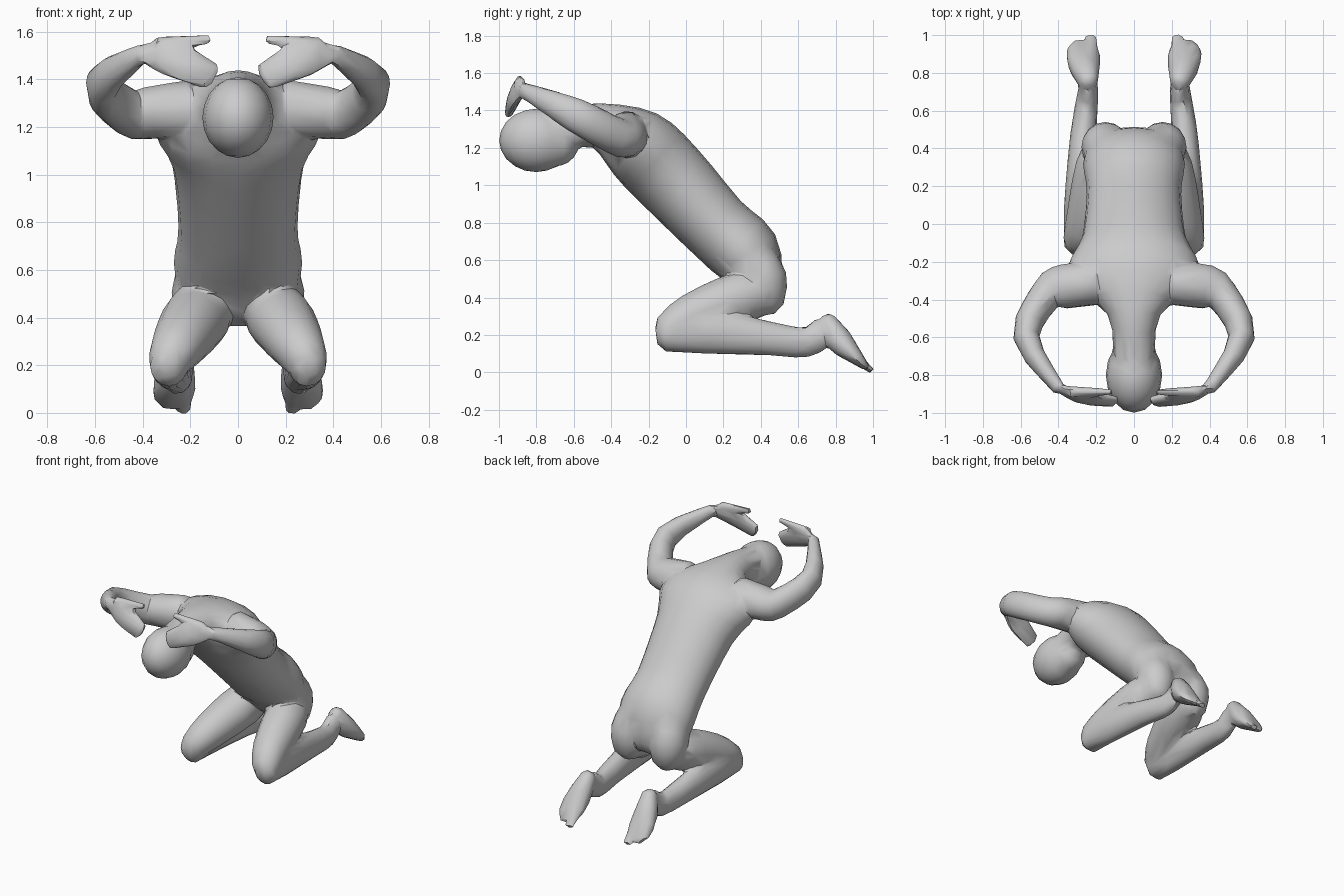
import bpy, bmesh
from math import sin, cos, tau
from mathutils import Matrix, Vector

cube = bpy.data.objects.get("Cube")
if cube:
    bpy.data.objects.remove(cube, do_unlink=True)

# One plain colour for the whole figure
grey = bpy.data.materials.new("plain_grey")
grey.use_nodes = True
colour = (.6, .6, .6, 1)
grey.diffuse_color = colour
grey.node_tree.nodes["Principled BSDF"].inputs["Base Color"].default_value = colour

bm = bmesh.new()
SIDEWAYS = Vector((1, 0, 0))
UPRIGHT = Vector((0, .3, 1))


def flowing(keys, steps=3):
    """Smooth path through the key stations, easing position and size together."""
    last = len(keys) - 1
    path = []
    for i in range(last):
        before, start = keys[max(i - 1, 0)], keys[i]
        end, after = keys[i + 1], keys[min(i + 2, last)]
        leave, arrive = (end - before) / 2, (after - start) / 2
        for step in range(steps):
            t = step / steps
            bend = (end - start) * 3 - leave * 2 - arrive
            settle = leave + arrive - (end - start) * 2
            path.append(start + leave * t + bend * t * t + settle * t ** 3)
    return path + [keys[last]]


def rounded_end(station, neighbour):
    """Smaller station just beyond an end, to round it off."""
    outward = (station.xyz - neighbour.xyz).normalized()
    width, depth = station[3] / 2, station[4] / 2
    tip = station.xyz + outward * min(width, depth)
    return Vector((*tip, width, depth))


def limb(stations, across=SIDEWAYS, flat=1, side=1, sides=16):
    """Closed tube; a station is x, y, z, half width and optionally half depth."""
    keys = []
    for x, y, z, width, *depth in stations:
        keys.append(Vector((x * side, y, z, width, depth[0] if depth else width * flat)))
    path = flowing(keys)
    path = [rounded_end(path[0], path[1]), *path, rounded_end(path[-1], path[-2])]
    rings = []
    for i, station in enumerate(path):
        ahead, behind = path[min(i + 1, len(path) - 1)], path[max(i - 1, 0)]
        along = (ahead.xyz - behind.xyz).normalized()
        u = (across - along * along.dot(across)).normalized()
        v = along.cross(u)
        angles = [tau * k / sides for k in range(sides)]
        rings.append([bm.verts.new(station.xyz + u * cos(a) * station[3]
                                   + v * sin(a) * station[4]) for a in angles])
    for ring, following in zip(rings, rings[1:]):
        for k in range(sides):
            bm.faces.new((ring[k - 1], ring[k], following[k], following[k - 1]))
    bm.faces.new(rings[0][::-1])
    bm.faces.new(rings[-1])


def ellipsoid(centre, radii):
    shape = Matrix.LocRotScale(Vector(centre), None, Vector(radii))
    bmesh.ops.create_uvsphere(bm, u_segments=16, v_segments=10, radius=1, matrix=shape)


# Torso, from the seat up through the neck
limb([(0, .4, .44, .24, .12),
      (0, .32, .63, .27, .19),
      (0, .16, .78, .25, .19),
      (0, -.1, 1.06, .28, .21),
      (0, -.27, 1.22, .35, .2),
      (0, -.48, 1.32, .14, .12),
      (0, -.7, 1.29, .11, .12)], sides=20)

# Bowed head: skull and jaw
ellipsoid(centre=(0, -.8, 1.24), radii=(.15, .2, .17))
ellipsoid(centre=(0, -.7, 1.23), radii=(.12, .13, .13))

for side in (1, -1):
    # Buttock
    limb([(.13, .34, .67, .1), (.15, .41, .5, .13), (.15, .42, .36, .1)], side=side)

    # Thigh, from hip to knee
    limb([(.14, .43, .4, .1), (.17, .3, .4, .14), (.24, .03, .3, .12), (.29, -.1, .22, .09)],
         side=side)

    # Shin, from knee to ankle
    limb([(.29, -.12, .2, .08, .09), (.29, .1, .22, .08, .12), (.27, .45, .18, .07, .09),
          (.25, .64, .16, .06, .08), (.24, .74, .22, .05, .08)], side=side)

    # Foot with the sole turned up, from heel to toes
    limb([(.24, .75, .28, .05, .05), (.26, .82, .17, .08, .07),
          (.27, .91, .08, .09, .04), (.26, .96, .03, .06, .02)], side=side)

    # Big toe
    limb([(.23, .92, .07, .04), (.23, .99, .01, .03)], flat=.6, side=side)

    # Shoulder, upper arm, elbow and forearm
    limb([(.2, -.32, 1.28, .12), (.37, -.33, 1.26, .11, .12), (.46, -.37, 1.26, .1),
          (.57, -.6, 1.38, .09, .07), (.4, -.87, 1.51, .04)],
         across=UPRIGHT, flat=.9, side=side)

    # Palm and fingers
    limb([(.4, -.87, 1.51, .04), (.28, -.91, 1.49, .08), (.11, -.94, 1.41, .06)],
         across=UPRIGHT, flat=.45, side=side)

    # Thumb
    limb([(.34, -.89, 1.54, .04), (.12, -.89, 1.57, .02)],
         across=UPRIGHT, flat=.8, side=side, sides=10)

bmesh.ops.recalc_face_normals(bm, faces=bm.faces)
mesh = bpy.data.meshes.new("kneeling_body")
bm.to_mesh(mesh)
bm.free()
body = bpy.data.objects.new("kneeling_body", mesh)
bpy.context.collection.objects.link(body)

# Fuse the parts into one skin, soften the joints, then reduce to facets
fuse = body.modifiers.new("fuse", "REMESH")
fuse.mode = "VOXEL"
fuse.voxel_size = .01
soften = body.modifiers.new("soften", "SMOOTH")
soften.iterations = 6
facets = body.modifiers.new("facets", "DECIMATE")
facets.ratio = .02
depsgraph = bpy.context.evaluated_depsgraph_get()
skin = bpy.data.meshes.new_from_object(body.evaluated_get(depsgraph))
body.modifiers.clear()
body.data = skin
skin.materials.clear()
skin.materials.append(grey)

# Smooth shading that keeps the sharper creases
bpy.ops.object.select_all(action="DESELECT")
body.select_set(True)
bpy.context.view_layer.objects.active = body
bpy.ops.object.shade_smooth_by_angle(angle=.6)
